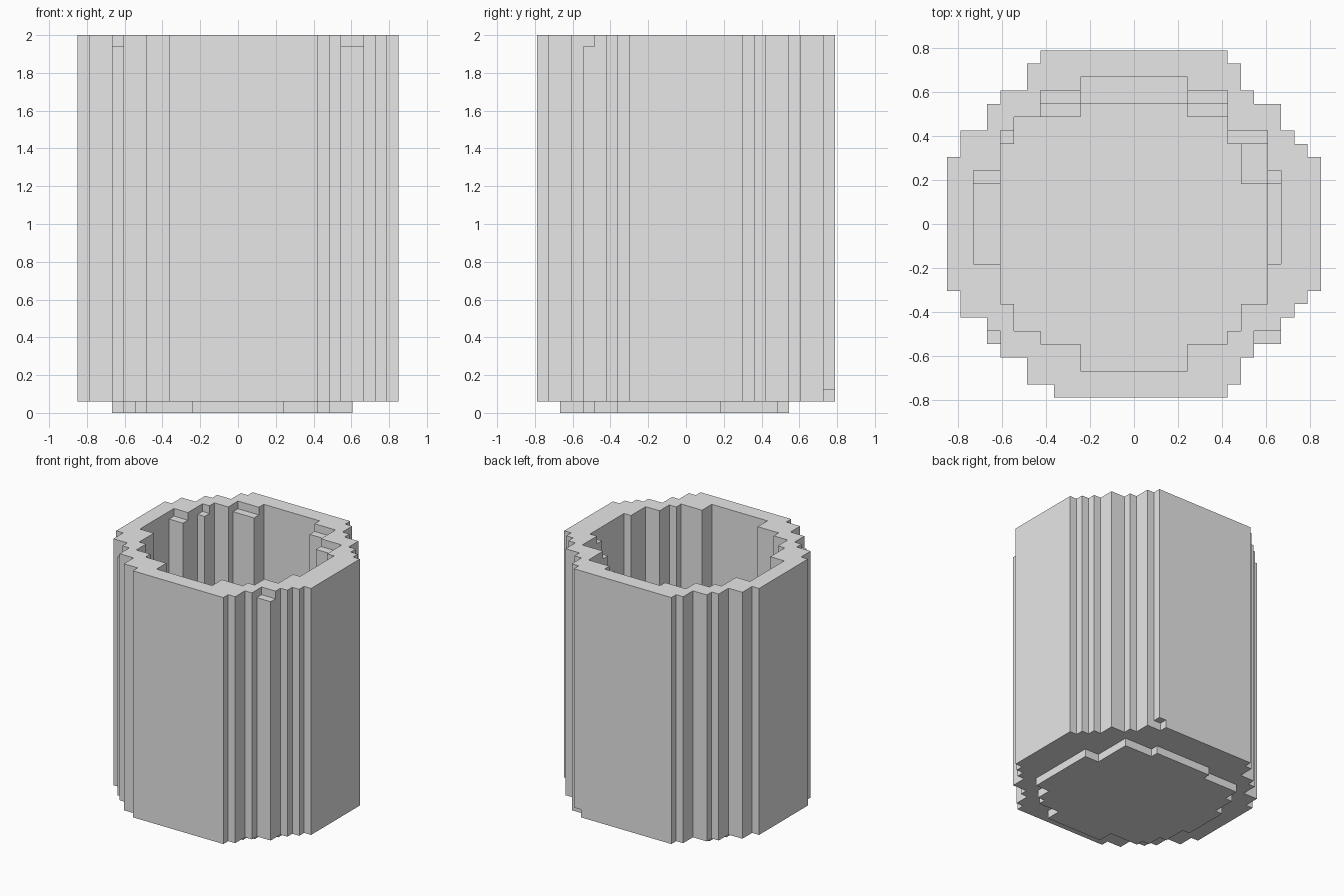
import bpy, bmesh

U = 2 / 33  # block size

cube = bpy.data.objects.get("Cube")
if cube:
    bpy.data.objects.remove(cube, do_unlink=True)

gray = bpy.data.materials.new("light_gray")
gray.use_nodes = True
gray.diffuse_color = (0.8, 0.8, 0.8, 1)
gray.node_tree.nodes["Principled BSDF"].inputs["Base Color"].default_value = (0.8, 0.8, 0.8, 1)


def cells(*rects):
    """Grid cells covered by rectangles given as x0, x1, y0, y1."""
    return {(x, y) for x0, x1, y0, y1 in rects
            for x in range(x0, x1) for y in range(y0, y1)}


def stepped_solid(name, bands):
    """Closed solid from stacked bands of (bottom, top, cells)."""
    bm = bmesh.new()

    def quad(*pts):
        bm.faces.new([bm.verts.new([c * U for c in p]) for p in pts])

    for i, (a, b, area) in enumerate(bands):
        below = bands[i - 1][2] if i else set()
        above = bands[i + 1][2] if i + 1 < len(bands) else set()
        for x, y in area:
            ring = [(x, y), (x + 1, y), (x + 1, y + 1), (x, y + 1)]
            sides = [(x, y - 1), (x + 1, y), (x, y + 1), (x - 1, y)]
            for k, side in enumerate(sides):
                if side not in area:
                    p, q = ring[k], ring[(k + 1) % 4]
                    quad((*p, a), (*q, a), (*q, b), (*p, b))
            if (x, y) not in above:
                quad(*[(*p, b) for p in ring])
            if (x, y) not in below:
                quad(*[(*p, a) for p in reversed(ring)])
    bmesh.ops.remove_doubles(bm, verts=bm.verts, dist=U / 100)
    bmesh.ops.dissolve_limit(bm, angle_limit=0.01, verts=bm.verts, edges=bm.edges)
    mesh = bpy.data.meshes.new(name)
    bm.to_mesh(mesh)
    bm.free()
    mesh.materials.append(gray)
    obj = bpy.data.objects.new(name, mesh)
    bpy.context.collection.objects.link(obj)
    return obj


# Outer outline of the wall
outer = cells((-14, 14, -5, 5), (-13, 13, -6, 6), (-13, 12, -7, 7),
              (-11, 11, -9, 9), (-10, 9, -10, 10), (-8, 8, -12, 12),
              (-7, 7, -12, 13), (-6, 7, -13, 0))

# Openings at the foot, along the shaft and at the rim
foot = cells((-4, 4, -11, 9), (-7, 7, -9, 8), (-9, 8, -8, 8),
             (-10, 8, -6, 6), (-10, 10, -6, 3))
shaft = cells((-4, 4, -11, 11), (-7, 7, -9, 9), (-9, 7, -8, 8),
              (-9, 8, -8, 6), (-10, 10, -6, 6), (-12, 11, -3, 3))
rim = shaft | cells((-7, 7, -9, 10), (7, 8, -8, 7),
                    (-10, 10, -6, 7), (-12, 11, -3, 4))

# Small corner notches in the outside
foot_notch = cells((6, 7, 12, 13))
rim_notches = cells((-11, -10, -9, -8), (9, 11, -9, -8))

stepped_solid("cup_wall", [
    (1, 2, outer - foot - foot_notch),
    (2, 32, outer - shaft),
    (32, 33, outer - rim - rim_notches),
])

# Base plate under the wall, which is also the inner floor
plate = foot | cells((-8, 7, -9, 8), (-11, 8, -3, 3))
stepped_solid("base_plate", [(0, 1, plate)])
